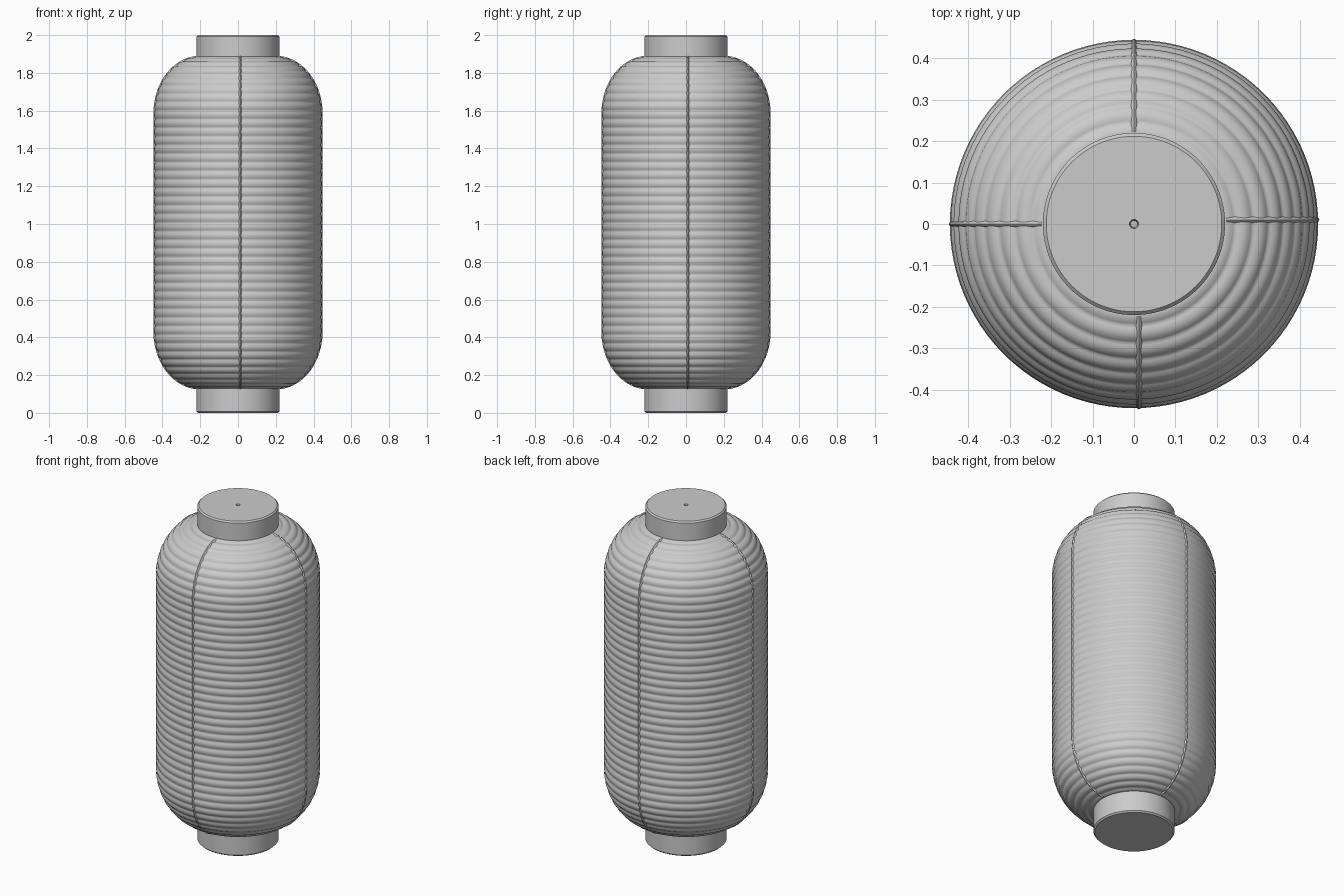
import bpy
import bmesh
from math import pi, sin, cos, hypot
from mathutils import Matrix

cube = bpy.data.objects.get("Cube")
if cube:
    bpy.data.objects.remove(cube, do_unlink=True)

grey = bpy.data.materials.new("plain grey")
grey.use_nodes = True
COLOUR = (0.6, 0.6, 0.6, 1)
grey.diffuse_color = COLOUR
grey.node_tree.nodes["Principled BSDF"].inputs["Base Color"].default_value = COLOUR

RIBS = 44
STEPS = RIBS * 8
RIB_DEPTH = 0.003
BOTTOM, TOP = 0.13, 1.885
CORE, BULGE, SHOULDER = 0.2, 0.242, 0.30


def lantern_profile():
    """Evenly spaced (radius, z, normal r, normal z) along the rounded outline."""
    path = []
    for i in range(201):
        a = -pi / 2 + pi * i / 200
        base = BOTTOM + SHOULDER if i <= 100 else TOP - SHOULDER
        path.append((CORE + BULGE * cos(a), base + SHOULDER * sin(a)))
        if i == 100:
            path.append((CORE + BULGE, TOP - SHOULDER))
    lengths = [0]
    for (r0, z0), (r1, z1) in zip(path, path[1:]):
        lengths.append(lengths[-1] + hypot(r1 - r0, z1 - z0))
    result, k = [], 0
    for i in range(STEPS + 1):
        s = lengths[-1] * i / STEPS
        while k < len(path) - 2 and lengths[k + 1] < s:
            k += 1
        (r0, z0), (r1, z1) = path[k], path[k + 1]
        span = lengths[k + 1] - lengths[k]
        t = (s - lengths[k]) / span
        result.append((r0 + (r1 - r0) * t, z0 + (z1 - z0) * t,
                       (z1 - z0) / span, -(r1 - r0) / span))
    return result


def lathe(name, points, sides, angle):
    bm = bmesh.new()
    verts = [bm.verts.new((r, 0, z)) for r, z in points]
    edges = [bm.edges.new(pair) for pair in zip(verts, verts[1:])]
    bmesh.ops.spin(bm, geom=verts + edges, cent=(0, 0, 0), axis=(0, 0, 1),
                   angle=2 * pi, steps=sides)
    bmesh.ops.remove_doubles(bm, verts=bm.verts, dist=0.00001)
    bmesh.ops.recalc_face_normals(bm, faces=bm.faces)
    mesh = bpy.data.meshes.new(name)
    bm.to_mesh(mesh)
    bm.free()
    obj = bpy.data.objects.new(name, mesh)
    bpy.context.collection.objects.link(obj)
    finish(obj, angle)
    return obj


def finish(obj, angle):
    obj.data.materials.append(grey)
    bpy.ops.object.select_all(action="DESELECT")
    obj.select_set(True)
    bpy.context.view_layer.objects.active = obj
    bpy.ops.object.shade_smooth_by_angle(angle=angle)


# Ribbed paper body
profile = lantern_profile()
body = []
for i, (r, z, nr, nz) in enumerate(profile):
    d = RIB_DEPTH * (2 * abs(sin(pi * i * RIBS / STEPS)) - 1)
    body.append((r + nr * d, z + nz * d))
lathe("lantern_body", body, 96, pi / 2)

# Bottom and top collars; the top has a small centre hole
R, BEVEL = 0.22, 0.008
lathe("bottom_collar", [(0, 0), (R - BEVEL, 0), (R, BEVEL), (R, 0.15), (0, 0.15)],
      96, pi / 6)
lathe("top_collar", [(0, 1.86), (R, 1.86), (R, 2 - BEVEL), (R - BEVEL, 2),
                     (0.011, 2), (0.008, 1.98), (0, 1.98)], 96, pi / 6)

# Raised seams: a thin ridge swept along the outline on each side
HALF_WIDTH, HEIGHT = 0.009, 0.006
outline = [p for p in profile if p[0] >= R][::4]
for name, turn, shift in (("right_seam", pi, 0), ("front_seam", -pi / 2, 0.012),
                          ("left_seam", 0, 0.01), ("back_seam", pi / 2, 0)):
    bm = bmesh.new()
    rings = []
    for r, z, nr, nz in outline:
        ring = []
        for side, lift in ((-1, -0.006), (-0.5, HEIGHT * 0.6), (0, HEIGHT),
                           (0.5, HEIGHT * 0.6), (1, -0.006)):
            ring.append(bm.verts.new((r + nr * lift, shift + side * HALF_WIDTH,
                                      z + nz * lift)))
        rings.append(ring)
    for low, high in zip(rings, rings[1:]):
        for j in range(len(low) - 1):
            bm.faces.new((low[j], low[j + 1], high[j + 1], high[j]))
    for ring in (rings[0], rings[-1]):
        bm.faces.new(ring)
    bmesh.ops.transform(bm, matrix=Matrix.Rotation(turn, 4, "Z"), verts=bm.verts)
    bmesh.ops.recalc_face_normals(bm, faces=bm.faces)
    mesh = bpy.data.meshes.new(name)
    bm.to_mesh(mesh)
    bm.free()
    seam = bpy.data.objects.new(name, mesh)
    bpy.context.collection.objects.link(seam)
    finish(seam, pi / 4)
